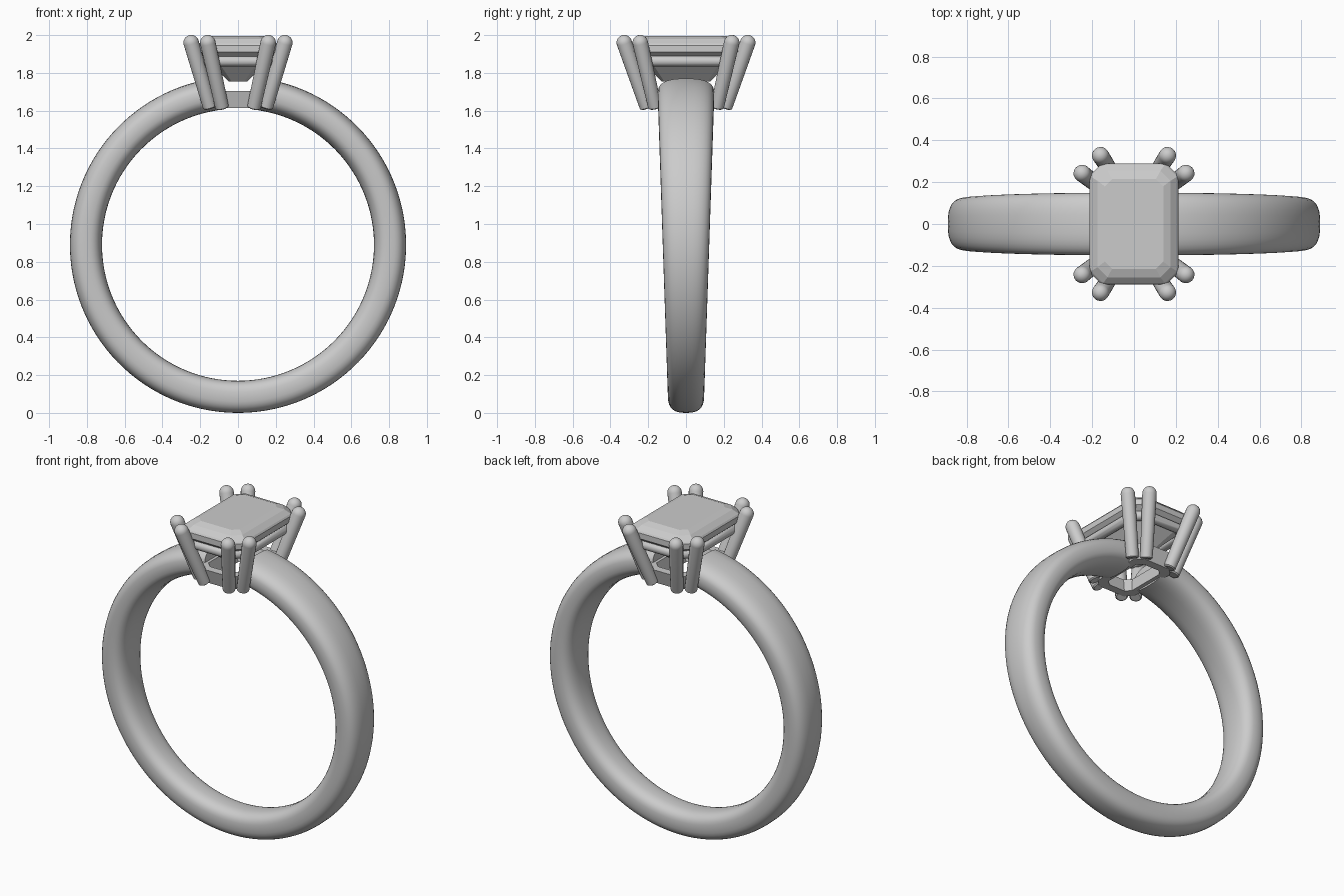
import bpy, bmesh, math
from mathutils import Vector

if "Cube" in bpy.data.objects:
    bpy.data.objects.remove(bpy.data.objects["Cube"])


def make(name, rings, closed=False, smooth=None):
    """Loft a list of equal-length rings, capping the ends unless closed."""
    bm = bmesh.new()
    vr = [[bm.verts.new(p) for p in r] for r in rings]
    n = len(vr[0])
    pairs = list(zip(vr, vr[1:])) + ([(vr[-1], vr[0])] if closed else [])
    for a, b in pairs:
        for i in range(n):
            j = (i + 1) % n
            bm.faces.new((a[i], a[j], b[j], b[i]))
    if not closed:
        bm.faces.new(vr[0])
        bm.faces.new(vr[-1])
    bmesh.ops.recalc_face_normals(bm, faces=bm.faces)
    me = bpy.data.meshes.new(name)
    bm.to_mesh(me)
    bm.free()
    ob = bpy.data.objects.new(name, me)
    bpy.context.collection.objects.link(ob)
    if smooth:
        bpy.ops.object.select_all(action='DESELECT')
        ob.select_set(True)
        bpy.context.view_layer.objects.active = ob
        bpy.ops.object.shade_smooth_by_angle(angle=math.radians(smooth))
    return ob


def octagon(hx, hy, c, z):
    """Rectangle with cut corners."""
    return [Vector(p + (z,)) for p in (
        (hx, hy - c), (hx - c, hy), (c - hx, hy), (-hx, hy - c),
        (-hx, c - hy), (c - hx, -hy), (hx - c, -hy), (hx, c - hy))]


# band: rounded section, wider at the top, open under the setting
C, R, T = 0.89, 0.805, 0.085
gap = math.asin(0.12 / R)
rings = []
for k in range(121):
    a = gap + (2 * math.pi - 2 * gap) * k / 120
    ring = []
    for i in range(32):
        t = 2 * math.pi * i / 32
        c, s = math.cos(t), math.sin(t)
        r = R + T * math.copysign(abs(c) ** 0.75, c)
        x, z = r * math.sin(a), C + r * math.cos(a)
        w = 0.093 + 0.06 * z / 1.78
        ring.append((x, w * math.copysign(abs(s) ** 0.75, s), z))
    rings.append(ring)
make("band", rings, smooth=40)

# step-cut stone: table, crown, girdle and pavilion levels
levels = [(0.14, 0.215, 0.035, 1.995), (0.175, 0.255, 0.048, 1.98),
          (0.205, 0.283, 0.058, 1.955), (0.212, 0.29, 0.06, 1.945),
          (0.212, 0.29, 0.06, 1.91), (0.165, 0.245, 0.05, 1.87),
          (0.11, 0.19, 0.035, 1.815), (0.05, 0.13, 0.015, 1.755)]
make("stone", [octagon(*l) for l in levels])


# prongs: tapered rods with rounded tips, in pairs at each corner
def prong(name, base, tip):
    base, tip = Vector(base), Vector(tip)
    d = (tip - base).normalized()
    u = d.cross(Vector((0, 1, 0))).normalized()
    v = d.cross(u)
    r0, r1 = 0.036, 0.041
    prof = [(base - d * 0.006, r0 * 0.8), (base, r0), (tip, r1)]
    for k in range(1, 7):
        t = math.radians(14 * k)
        prof.append((tip + d * r1 * math.sin(t), r1 * math.cos(t)))
    make(name, [[p + (u * math.cos(q) + v * math.sin(q)) * r
                 for q in (2 * math.pi * i / 20 for i in range(20))]
                for p, r in prof], smooth=40)


for sx in (-1, 1):
    for sy in (-1, 1):
        tag = ("left" if sx < 0 else "right") + ("_front" if sy < 0 else "_back")
        prong("inner_prong_" + tag, (sx * 0.085, sy * 0.21, 1.62),
              (sx * 0.16, sy * 0.327, 1.96))
        prong("outer_prong_" + tag, (sx * 0.15, sy * 0.165, 1.62),
              (sx * 0.248, sy * 0.242, 1.96))

# gallery rail: round wire loop under the girdle
loop = octagon(0.18, 0.255, 0.06, 1.862)
tube = []
for i, p in enumerate(loop):
    d1 = (p - loop[i - 1]).normalized()
    d2 = (loop[(i + 1) % 8] - p).normalized()
    t = (d1 + d2).normalized()
    out = t.cross(Vector((0, 0, 1))) / t.dot(d1)
    tube.append([p + 0.028 * (out * math.cos(q) + Vector((0, 0, math.sin(q))))
                 for q in (2 * math.pi * k / 16 for k in range(16))])
make("gallery_rail", tube, closed=True, smooth=35)

# base collar: open rectangular wall joining the prong feet and band ends
make("base_collar", [octagon(0.135, 0.2, 0.045, 1.615),
                     octagon(0.155, 0.225, 0.05, 1.705),
                     octagon(0.105, 0.175, 0.035, 1.705),
                     octagon(0.085, 0.15, 0.03, 1.615)], closed=True)
